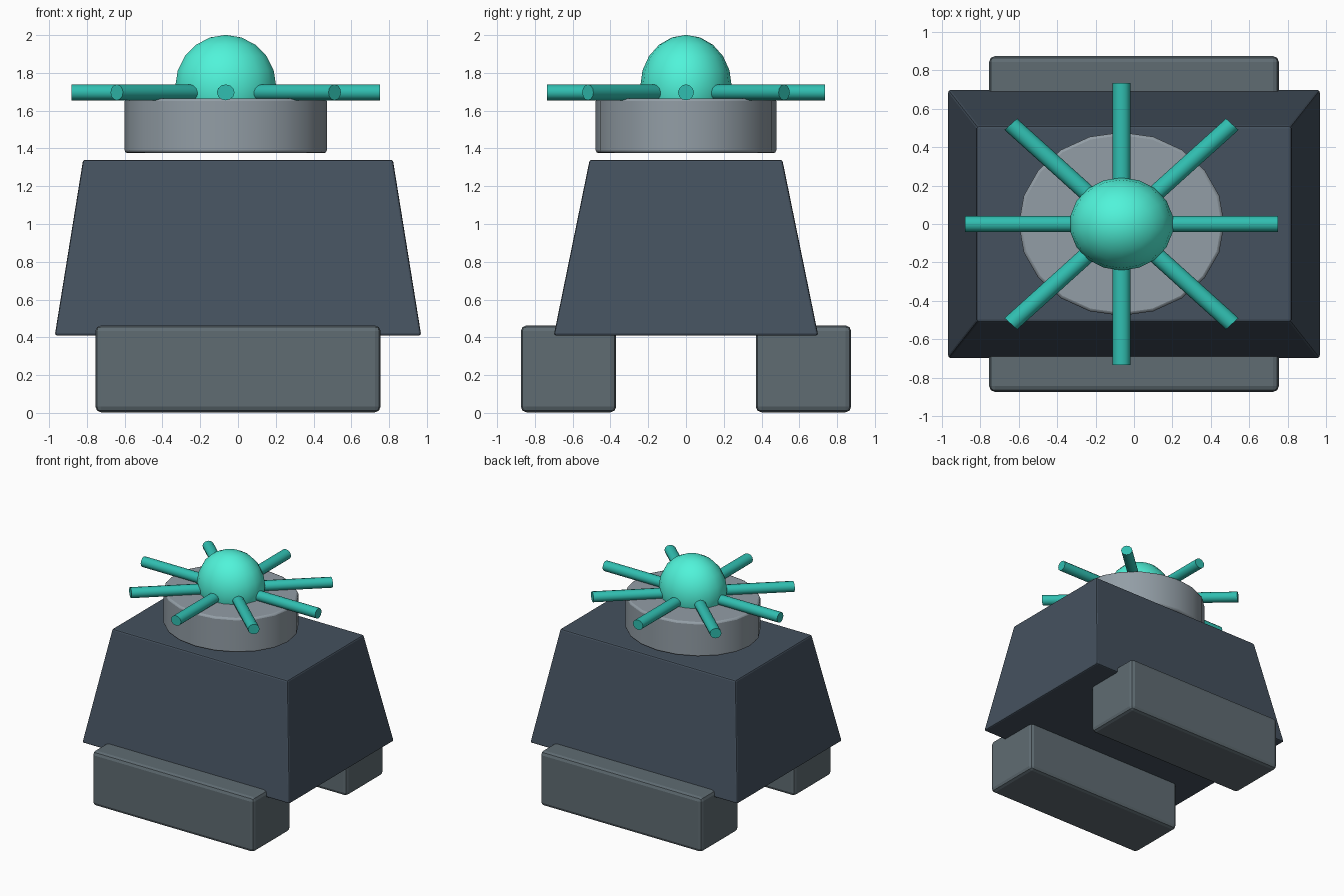
import bpy, bmesh, math
from mathutils import Matrix

if "Cube" in bpy.data.objects:
    bpy.data.objects.remove(bpy.data.objects["Cube"])

HEAD_X = -0.065      # head sits slightly left of centre
STRETCH = 1.12       # head parts are wider in x than in y


def material(name, rgb):
    m = bpy.data.materials.new(name)
    m.diffuse_color = (*rgb, 1)
    m.use_nodes = True
    m.node_tree.nodes["Principled BSDF"].inputs["Base Color"].default_value = m.diffuse_color
    return m


def make(name, bm, mat, loc, bevel=0, segments=2, angle=None):
    bmesh.ops.recalc_face_normals(bm, faces=bm.faces)
    me = bpy.data.meshes.new(name)
    bm.to_mesh(me)
    bm.free()
    ob = bpy.data.objects.new(name, me)
    bpy.context.collection.objects.link(ob)
    ob.location = loc
    me.materials.append(mat)
    if bevel:
        mod = ob.modifiers.new("bevel", 'BEVEL')
        mod.width, mod.segments = bevel, segments
        mod.limit_method, mod.angle_limit = 'ANGLE', math.radians(40)
    if angle:
        bpy.ops.object.select_all(action='DESELECT')
        ob.select_set(True)
        bpy.context.view_layer.objects.active = ob
        bpy.ops.object.shade_smooth_by_angle(angle=math.radians(angle))
    return ob


def box(sx, sy, sz):
    bm = bmesh.new()
    bmesh.ops.create_cube(bm, size=1, matrix=Matrix.Diagonal((sx, sy, sz, 1)))
    return bm


body_mat = material("slate", (0.058, 0.082, 0.112))
foot_mat = material("foot grey", (0.115, 0.15, 0.17))
collar_mat = material("collar grey", (0.29, 0.34, 0.38))
dome_mat = material("bright teal", (0.08, 0.9, 0.7))
rod_mat = material("teal", (0.03, 0.52, 0.44))

# Tapered body
bm = box(1.94, 1.40, 0.93)
for v in bm.verts:
    if v.co.z > 0:
        v.co.x *= 0.82 / 0.97
        v.co.y *= 0.51 / 0.70
make("body", bm, body_mat, (0, 0, 0.875), bevel=0.012)

# Two long feet, front and back
for side, name in ((-1, "front_foot"), (1, "back_foot")):
    make(name, box(1.51, 0.505, 0.46), foot_mat, (0, side * 0.622, 0.233), bevel=0.03)

# Oval collar floating just above the body
bm = bmesh.new()
bmesh.ops.create_cone(bm, cap_ends=True, segments=20, radius1=0.478, radius2=0.478, depth=0.29)
bmesh.ops.scale(bm, vec=(STRETCH, 1, 1), verts=bm.verts)
make("collar", bm, collar_mat, (HEAD_X, 0, 1.52), bevel=0.015, angle=30)

# Domed head
bm = bmesh.new()
bmesh.ops.create_uvsphere(bm, u_segments=18, v_segments=10, radius=0.242)
bmesh.ops.scale(bm, vec=(STRETCH, 1, STRETCH), verts=bm.verts)
make("dome", bm, dome_mat, (HEAD_X, 0, 1.73), angle=40)

# Eight radiating rods
for i in range(8):
    bm = bmesh.new()
    bmesh.ops.create_cone(bm, cap_ends=True, segments=12, radius1=0.042, radius2=0.042, depth=0.62)
    place = (Matrix.Diagonal((1.11, 1, 1, 1)) @ Matrix.Rotation(i * math.pi / 4, 4, 'Z')
             @ Matrix.Translation((0.425, 0, 0)) @ Matrix.Rotation(math.pi / 2, 4, 'Y'))
    bmesh.ops.transform(bm, matrix=place, verts=bm.verts)
    make(f"rod_{i + 1}", bm, rod_mat, (HEAD_X, 0, 1.697), angle=40)
